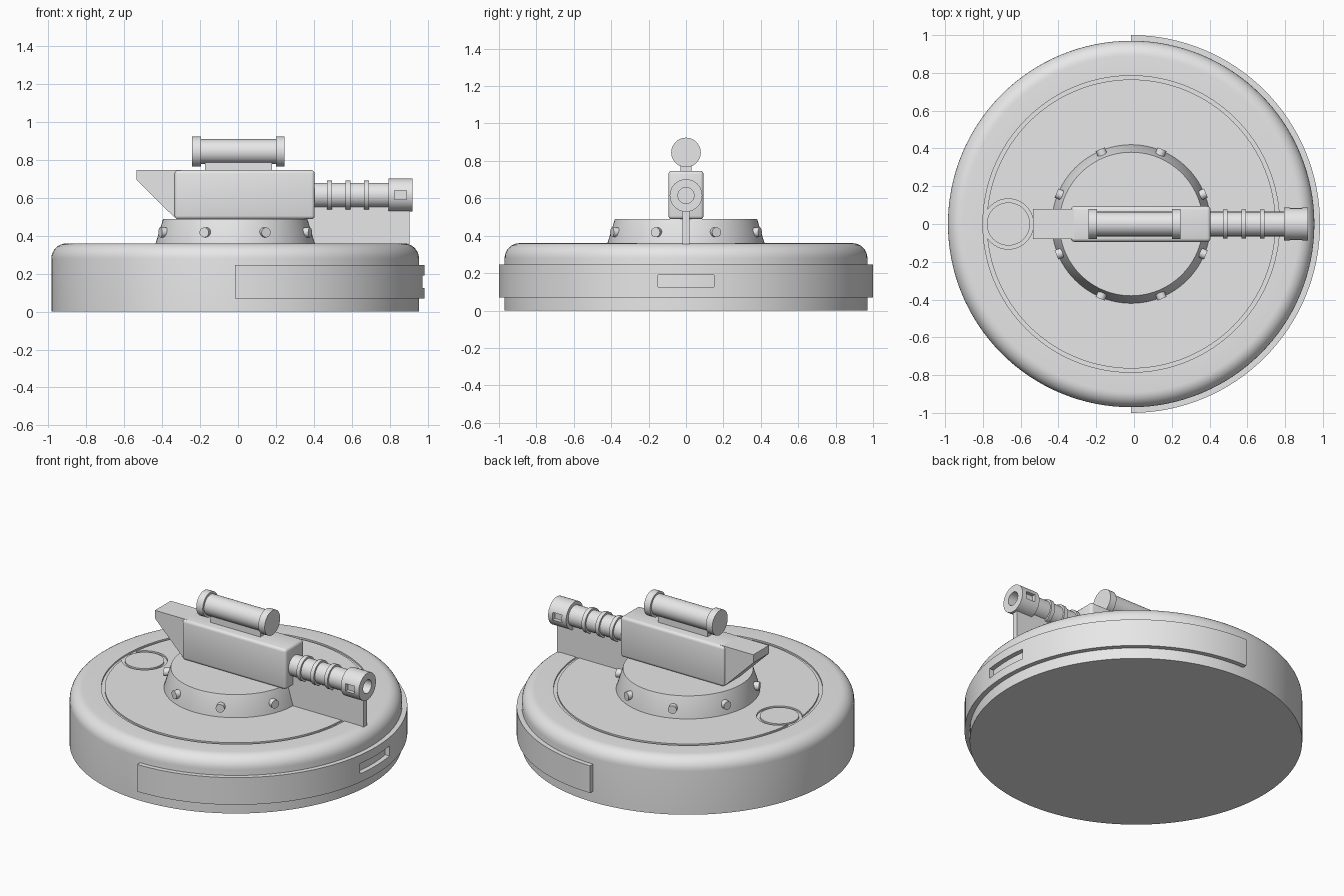
import bpy, bmesh
from math import cos, sin, pi, radians
from mathutils import Matrix, Vector

if "Cube" in bpy.data.objects:
    bpy.data.objects.remove(bpy.data.objects["Cube"], do_unlink=True)

CX = -0.015          # centre of the disc
TOP = 0.36           # top of the disc
BARREL_Z = 0.615
SCOPE_Z = 0.845
ALONG_X = Matrix.Rotation(pi / 2, 4, 'Y')

grey = bpy.data.materials.new("grey")
grey.use_nodes = True
grey.diffuse_color = (0.8, 0.8, 0.8, 1)
grey.node_tree.nodes["Principled BSDF"].inputs["Base Color"].default_value = (0.8, 0.8, 0.8, 1)


def make(name, bm):
    bmesh.ops.recalc_face_normals(bm, faces=bm.faces)
    mesh = bpy.data.meshes.new(name)
    bm.to_mesh(mesh)
    bm.free()
    mesh.materials.append(grey)
    obj = bpy.data.objects.new(name, mesh)
    bpy.context.collection.objects.link(obj)
    return obj


def activate(obj):
    bpy.ops.object.select_all(action='DESELECT')
    obj.select_set(True)
    bpy.context.view_layer.objects.active = obj


def smooth(obj):
    activate(obj)
    bpy.ops.object.shade_smooth_by_angle(angle=radians(30))
    return obj


def lathe(name, profile, matrix, segments=48, closed=False):
    """Turn (radius, height) points about z, then place with the matrix."""
    bm = bmesh.new()
    rings = [[bm.verts.new((r * cos(2 * pi * i / segments), r * sin(2 * pi * i / segments), z))
              for i in range(segments)] for r, z in profile]
    pairs = list(zip(rings, rings[1:]))
    if closed:
        pairs.append((rings[-1], rings[0]))
    for a, b in pairs:
        for i in range(segments):
            j = (i + 1) % segments
            bm.faces.new((a[i], a[j], b[j], b[i]))
    bmesh.ops.remove_doubles(bm, verts=bm.verts, dist=1e-5)
    bmesh.ops.transform(bm, matrix=matrix, verts=bm.verts)
    return make(name, bm)


def rod(name, radius, x0, x1, z):
    profile = [(0, x0), (radius, x0), (radius, x1), (0, x1)]
    return smooth(lathe(name, profile, Matrix.Translation((0, 0, z)) @ ALONG_X))


def tube(name, r0, r1, z0, z1, x=CX):
    profile = [(r0, z0), (r1, z0), (r1, z1), (r0, z1)]
    return lathe(name, profile, Matrix.Translation((x, 0, 0)), 128, True)


def box(name, low, high, bevel=0):
    low, high = Vector(low), Vector(high)
    bm = bmesh.new()
    bmesh.ops.create_cube(bm, size=1)
    for v in bm.verts:
        v.co = (low + high) / 2 + v.co * (high - low)
    if bevel:
        bmesh.ops.bevel(bm, geom=bm.edges[:], offset=bevel, segments=3, profile=0.5, affect='EDGES')
    return make(name, bm)


def cut(obj, cutter):
    cutter.hide_render = True
    mod = obj.modifiers.new("cut", 'BOOLEAN')
    mod.operation = 'DIFFERENCE'
    mod.solver = 'EXACT'
    mod.object = cutter
    activate(obj)
    bpy.ops.object.modifier_apply(modifier=mod.name)
    bpy.data.objects.remove(cutter, do_unlink=True)


# Main disc with a rounded upper rim and engraved ring grooves
fillet = 0.08
rim = [(0.97 - fillet + fillet * cos(a), TOP - fillet + fillet * sin(a))
       for a in (k * pi / 16 for k in range(9))]
disc = lathe("disc_body", [(0, 0), (0.97, 0)] + rim + [(0, TOP)],
             Matrix.Translation((CX, 0, 0)), 128)
cut(disc, tube("large_groove_cutter", 0.765, 0.785, TOP - 0.01, TOP + 0.05))
cut(disc, tube("small_groove_cutter", 0.114, 0.133, TOP - 0.0105, TOP + 0.04, x=-0.665))
smooth(disc)

# Raised half band around the side, with a slot
band = tube("side_band", 0.955, 1.0, 0.07, 0.245)
cut(band, box("band_half_cutter", (-2, -2, -1), (CX - 0.002, 2, 1)))
cut(band, box("band_slot_cutter", (0.8, -0.15, 0.125), (1.2, 0.15, 0.19)))
smooth(band)

# Conical turret base with bolts
smooth(lathe("turret_base", [(0, TOP - 0.01), (0.42, TOP - 0.01), (0.42, TOP), (0.38, 0.49), (0, 0.49)],
             Matrix.Translation((CX, 0, 0)), 96))
for k in range(8):
    place = (Matrix.Translation((CX, 0, 0.418)) @ Matrix.Rotation(pi / 8 + k * pi / 4, 4, 'Z')
             @ ALONG_X)
    smooth(lathe(f"bolt_{k + 1}", [(0, 0.37), (0.026, 0.37), (0.026, 0.428), (0, 0.428)], place, 24))

# Gun housing and rear wedge
smooth(box("gun_housing", (-0.335, -0.094, 0.488), (0.405, 0.094, 0.747), 0.018))
wedge = bmesh.new()
outline = [(-0.535, 0.747), (-0.535, 0.695), (-0.335, 0.497), (-0.3, 0.497), (-0.3, 0.747)]
face = wedge.faces.new([wedge.verts.new((x, -0.08, z)) for x, z in outline])
side = bmesh.ops.extrude_face_region(wedge, geom=[face])
bmesh.ops.translate(wedge, vec=(0, 0.16, 0),
                    verts=[v for v in side["geom"] if isinstance(v, bmesh.types.BMVert)])
make("rear_wedge", wedge)

# Sight tube on its mount
box("sight_mount", (-0.175, -0.03, 0.74), (0.18, 0.03, 0.8))
rod("sight_tube", 0.065, -0.22, 0.22, SCOPE_Z)
rod("sight_rear_cap", 0.079, -0.242, -0.196, SCOPE_Z)
rod("sight_front_cap", 0.079, 0.2, 0.245, SCOPE_Z)

# Barrel with rings
rod("barrel", 0.065, 0.39, 0.8, BARREL_Z)
for k in range(3):
    x = 0.47 + 0.098 * k
    rod(f"barrel_ring_{k + 1}", 0.077, x, x + 0.025, BARREL_Z)

# Hollow muzzle with a recessed window on each side
muzzle = lathe("muzzle", [(0, 0.793), (0.087, 0.793), (0.087, 0.921), (0.043, 0.921), (0.043, 0.82), (0, 0.82)],
               Matrix.Translation((0, 0, BARREL_Z)) @ ALONG_X)
for s in (-1, 1):
    ys = sorted((s * 0.06, s * 0.2))
    cut(muzzle, box("window_cutter", (0.825, ys[0], 0.592), (0.89, ys[1], 0.64)))
smooth(muzzle)

# Support fin under the barrel
box("support_fin", (0.3, -0.018, 0.356), (0.906, 0.018, 0.56))
